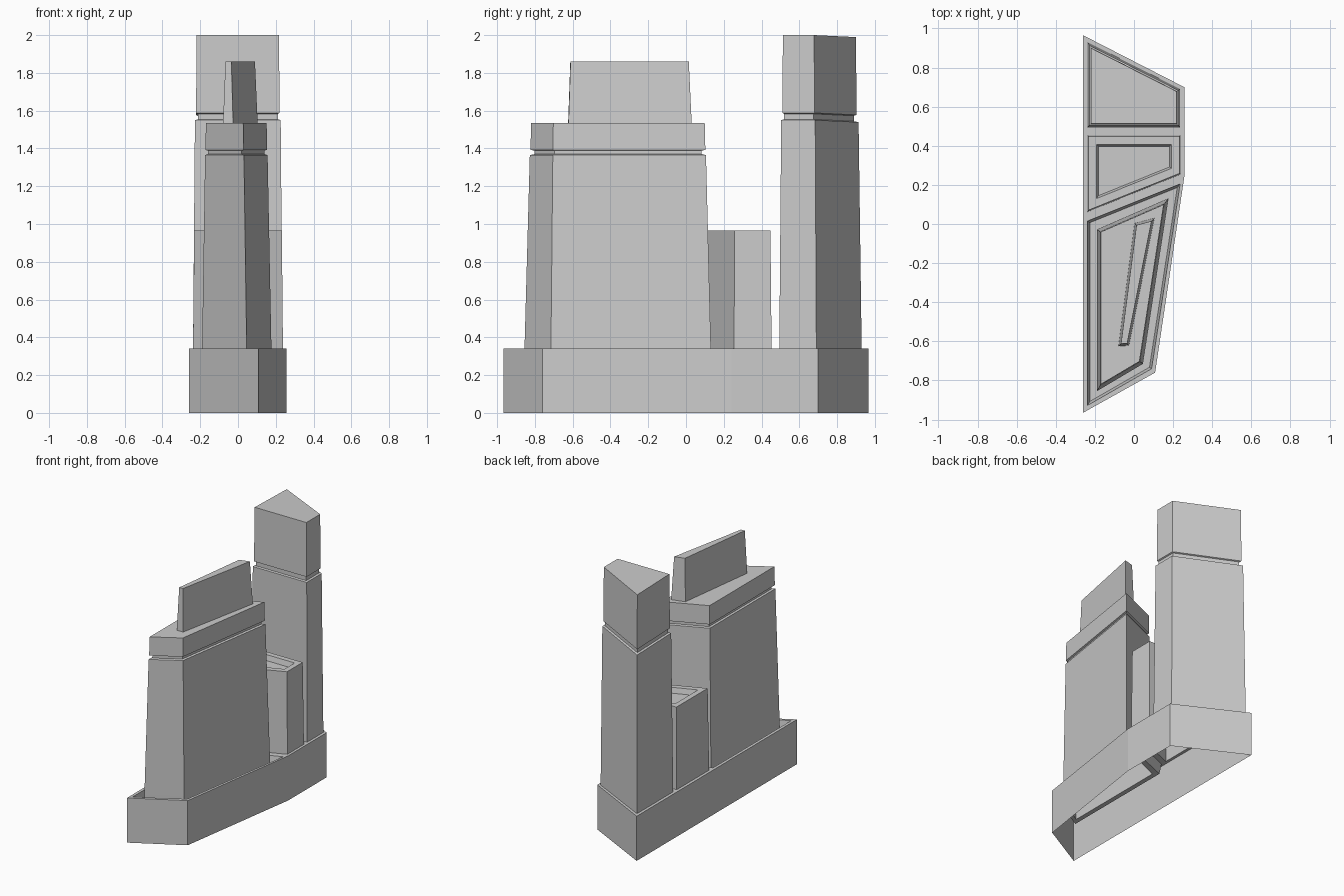
import bpy, bmesh
from mathutils import Vector

if "Cube" in bpy.data.objects:
    bpy.data.objects.remove(bpy.data.objects["Cube"])


def inset(poly, d):
    """Offset a counter-clockwise polygon inwards by d with mitred corners."""
    out = []
    for i in range(len(poly)):
        p = Vector(poly[i])
        a = (p - Vector(poly[i - 1])).normalized()
        b = (Vector(poly[(i + 1) % len(poly)]) - p).normalized()
        na, nb = Vector((-a.y, a.x)), Vector((-b.y, b.x))
        q = p + (na + nb) * d / (1 + na.dot(nb))
        out.append((q.x, q.y))
    return out


def finish(bm, name):
    me = bpy.data.meshes.new(name)
    bm.to_mesh(me)
    bm.free()
    ob = bpy.data.objects.new(name, me)
    bpy.context.collection.objects.link(ob)
    return ob


def ring(bm, poly, z):
    return [bm.verts.new((x, y, z)) for x, y in poly]


def loft(name, rings):
    """Join stacked outlines (polygon, z) with flat faces and cap the last."""
    bm = bmesh.new()
    prev = None
    for poly, z in rings:
        cur = ring(bm, poly, z)
        if prev:
            n = len(cur)
            for i in range(n):
                j = (i + 1) % n
                bm.faces.new((prev[i], prev[j], cur[j], cur[i]))
        prev = cur
    bm.faces.new(prev)
    return finish(bm, name)


RIM = 0.34
outline = [(-0.26, -0.965), (0.108, -0.76), (0.257, 0.24), (0.257, 0.70), (-0.26, 0.965)]
front_hole = [(-0.238, -0.928), (0.09, -0.74), (0.236, 0.205), (-0.238, 0.015)]
mid_hole = [(-0.238, 0.062), (0.238, 0.254), (0.238, 0.453), (-0.238, 0.453)]
back_hole = [(-0.238, 0.494), (0.236, 0.494), (0.236, 0.69), (-0.238, 0.93)]

# Base: open-bottomed walls and a rim with three openings
bm = bmesh.new()
low, top = ring(bm, outline, 0), ring(bm, outline, RIM)
for i in range(5):
    j = (i + 1) % 5
    bm.faces.new((low[i], low[j], top[j], top[i]))
edges = [bm.edges.get((top[i], top[i - 1])) for i in range(5)]
for hole in (front_hole, mid_hole, back_hole):
    vs = ring(bm, hole, RIM)
    edges += [bm.edges.new((vs[i - 1], vs[i])) for i in range(4)]
bmesh.ops.triangle_fill(bm, edges=edges, use_beauty=True, normal=(0, 0, 1))
for f in bm.faces:
    f.normal_update()
    if abs(f.normal.z) > 0.9 and f.normal.z < 0:
        f.normal_flip()
finish(bm, "base")

# Front tower: sunken floor, tapered shaft, groove and cap
foot = [(-0.19, -0.855), (0.046, -0.715), (0.177, 0.132), (-0.19, -0.028)]
neck = inset(foot, 0.016)
cap = inset(foot, 0.018)
loft("front_tower", [
    (front_hole, RIM), (inset(front_hole, 0.012), 0.26), (foot, 0.26), (foot, RIM),
    (neck, 1.365), (inset(neck, 0.014), 1.37), (inset(neck, 0.014), 1.388),
    (cap, 1.393), (inset(cap, 0.002), 1.535)])

# Upright slab on top of the front tower
slab = [(-0.079, -0.624), (-0.026, -0.622), (0.104, 0.03), (0.003, 0.003)]
loft("top_slab", [(slab, 1.535), (inset(slab, 0.011), 1.86)])

# Middle block with a recessed roof
block_top = inset(mid_hole, 0.006)
roof = inset(block_top, 0.04)
loft("middle_block", [
    (mid_hole, RIM), (block_top, 0.965), (roof, 0.965), (inset(roof, 0.01), 0.925)])

# Back tower: shaft, groove and slightly tilted head
shaft = inset(back_hole, 0.01)
head = inset(back_hole, 0.016)
tower = loft("back_tower", [
    (back_hole, RIM), (shaft, 1.55), (inset(shaft, 0.015), 1.554),
    (inset(shaft, 0.015), 1.583), (head, 1.588), (inset(head, 0.003), 2.0)])
for v in tower.data.vertices:
    if v.co.z > 1.5 and v.co.y > 0.69:
        v.co.z -= 0.05 * (v.co.y - 0.69)
